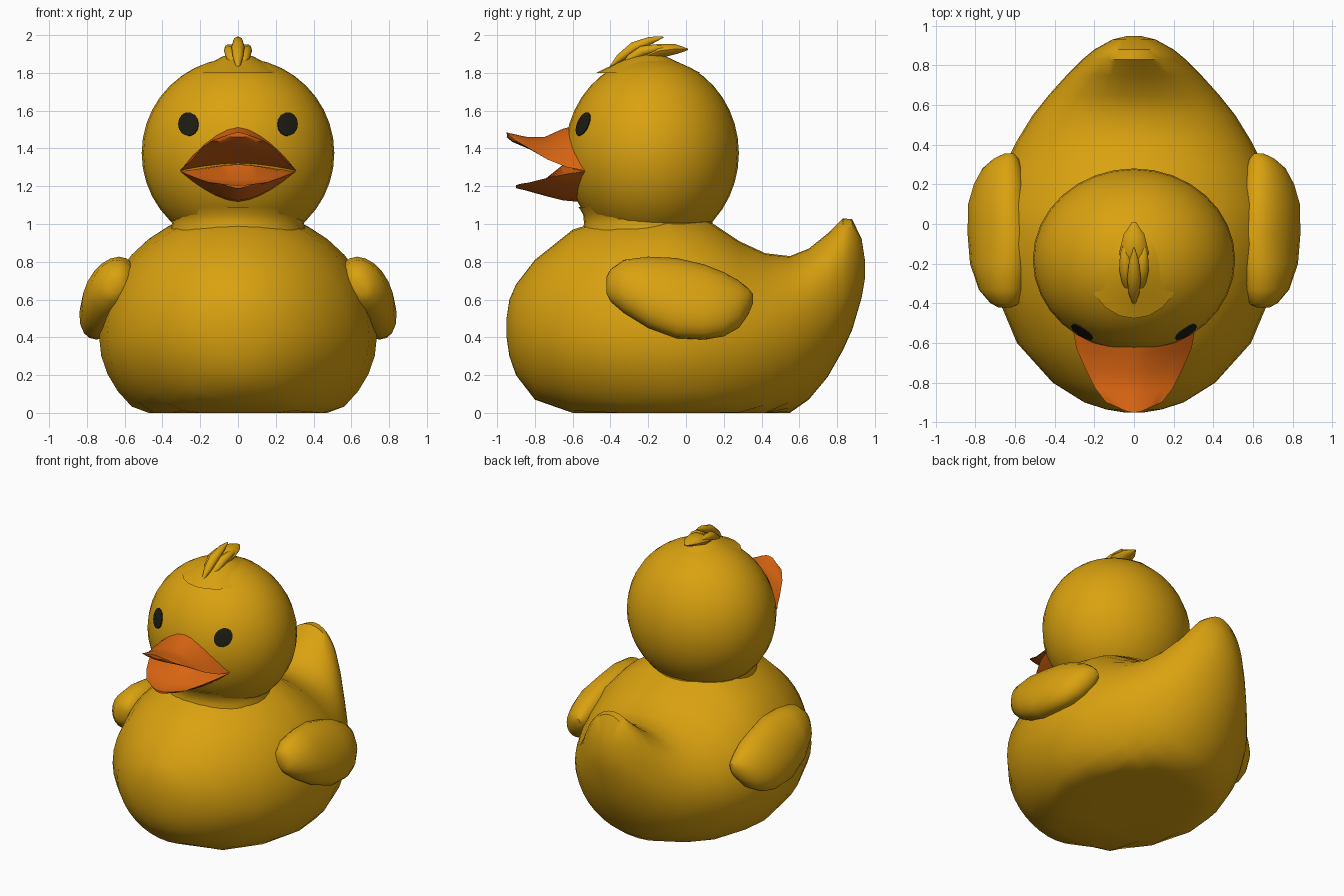
import bpy, bmesh, math
from mathutils import Vector

if "Cube" in bpy.data.objects:
    bpy.data.objects.remove(bpy.data.objects["Cube"])


def material(name, rgb):
    m = bpy.data.materials.new(name)
    m.diffuse_color = (*rgb, 1)
    m.use_nodes = True
    m.node_tree.nodes["Principled BSDF"].inputs["Base Color"].default_value = m.diffuse_color
    return m


YELLOW = material("duck_yellow", (0.70, 0.36, 0.005))
ORANGE = material("beak_orange", (0.70, 0.13, 0.006))
BLACK = material("eye_black", (0.012, 0.012, 0.007))


def finish(name, bm, mat, angle=40):
    bmesh.ops.recalc_face_normals(bm, faces=bm.faces)
    me = bpy.data.meshes.new(name)
    bm.to_mesh(me)
    bm.free()
    ob = bpy.data.objects.new(name, me)
    bpy.context.collection.objects.link(ob)
    me.materials.append(mat)
    bpy.ops.object.select_all(action='DESELECT')
    ob.select_set(True)
    bpy.context.view_layer.objects.active = ob
    bpy.ops.object.shade_smooth_by_angle(angle=math.radians(angle))
    return ob


def loft(name, rings, mat, angle=40):
    """Skin a list of closed rings and cap both ends."""
    bm = bmesh.new()
    loops = [[bm.verts.new(p) for p in r] for r in rings]
    n = len(loops[0])
    for a, b in zip(loops, loops[1:]):
        for i in range(n):
            j = (i + 1) % n
            bm.faces.new((a[i], a[j], b[j], b[i]))
    bm.faces.new(loops[0])
    bm.faces.new(loops[-1])
    return finish(name, bm, mat, angle)


def circle(n):
    return [(math.cos(2 * math.pi * i / n), math.sin(2 * math.pi * i / n)) for i in range(n)]


# Body with upturned tail: y, top, widest height, bottom (cut flat at 0), half width
body = [(-.95, .50, .45, .40, .05), (-.935, .60, .45, .30, .14), (-.90, .68, .44, .20, .25),
        (-.80, .81, .43, .07, .41), (-.60, .97, .41, -.05, .59), (-.35, 1.05, .40, -.13, .695),
        (-.10, 1.08, .40, -.17, .735), (.10, 1.03, .40, -.16, .72), (.28, .91, .40, -.12, .66),
        (.42, .845, .41, -.07, .59), (.55, .83, .43, 0, .51), (.65, .87, .46, .07, .43),
        (.75, .95, .52, .19, .34), (.83, 1.03, .60, .33, .26), (.88, 1.025, .68, .44, .20),
        (.93, .92, .74, .61, .11), (.947, .81, .76, .71, .04)]
loft("body", [[(w * c, y, max(0, mid + s * ((top - mid) if s > 0 else (mid - bot))))
               for c, s in circle(36)] for y, top, mid, bot, w in body], YELLOW)

# Neck collar
loft("neck", [[(r * c, -.2 + r * .97 * s, z) for c, s in circle(32)]
              for z, r in [(.93, .37), (1.0, .35), (1.05, .355), (1.09, .38)]], YELLOW)

# Head
HC, HR = Vector((0, -.18, 1.375)), Vector((.51, .46, .505))
bm = bmesh.new()
bmesh.ops.create_uvsphere(bm, u_segments=32, v_segments=20, radius=1)
for v in bm.verts:
    v.co = HC + v.co * HR
finish("head", bm, YELLOW)


def on_head(x, z, lift):
    u, w = (x - HC.x) / HR.x, (z - HC.z) / HR.z
    y = -math.sqrt(max(0, 1 - u * u - w * w))
    return HC + Vector((u, y, w)) * HR * lift


# Eyes: thin domed plates following the head
for side, label in ((1, "left"), (-1, "right")):
    loft(label + "_eye", [[on_head(side * .262 + .053 * k * c, 1.528 + .062 * k * s, lift)
                           for c, s in circle(14)]
                          for k, lift in [(1, .99), (1, 1.008), (.6, 1.013)]], BLACK)


# Beak halves: y, half width, top centre, edge height, underside centre
def beak(name, stations):
    us = [-1 + i / 5 for i in range(11)]
    rings = []
    for y, w, top, edge, under in stations:
        arch = lambda u, z: (w * u, y + .02 * u * u, edge + (z - edge) * (1 - abs(u) ** 1.7))
        ring = [arch(u, top) for u in us]
        ring += [arch(u, under) for u in reversed(us[1:-1])]
        rings.append(ring)
    loft(name, rings, ORANGE, 30)


beak("upper_beak", [(-.54, .31, 1.53, 1.28, 1.30), (-.65, .29, 1.505, 1.30, 1.325),
                    (-.75, .245, 1.46, 1.34, 1.365), (-.85, .195, 1.462, 1.40, 1.405),
                    (-.92, .14, 1.478, 1.44, 1.435), (-.95, .07, 1.485, 1.465, 1.46)])
beak("lower_beak", [(-.54, .31, 1.32, 1.28, 1.115), (-.65, .275, 1.315, 1.265, 1.125),
                    (-.75, .225, 1.235, 1.245, 1.15), (-.85, .155, 1.205, 1.22, 1.178),
                    (-.90, .08, 1.205, 1.212, 1.19)])

# Wings: y, bottom, top, half thickness, centre x; sections lean inward at the top
wing = [(-.42, .63, .72, .03, .65), (-.40, .59, .76, .07, .65), (-.33, .53, .81, .11, .665),
        (-.2, .45, .827, .13, .68), (-.05, .395, .82, .13, .685), (.1, .388, .785, .125, .69),
        (.2, .405, .745, .11, .68), (.28, .45, .70, .09, .665), (.33, .52, .66, .06, .645),
        (.355, .58, .63, .025, .63)]
for side, label in ((1, "left"), (-1, "right")):
    rings = []
    for y, lo, hi, t, cx in wing:
        h = (hi - lo) / 2
        ln = math.sqrt(max(h * h - (.45 * t) ** 2, 1e-4)) / .89
        rings.append([(side * (cx - .45 * ln * s + .89 * t * c), y,
                       (lo + hi) / 2 + .89 * ln * s + .45 * t * c) for c, s in circle(20)])
    loft(label + "_wing", rings, YELLOW)


# Head tuft: tapered feathers swept backward
def feather(name, root, tip, width, depth):
    a, b = Vector(root), Vector(tip)
    d = (b - a).normalized()
    sx = Vector((1, 0, 0))
    up = sx.cross(d).normalized()
    rings = []
    for t, k in [(0, .25), (.2, .75), (.5, 1), (.8, .7), (1, .12)]:
        p = a.lerp(b, t) + up * .03 * math.sin(math.pi * t)
        rings.append([p + sx * width * k * c + up * depth * k * s for c, s in circle(10)])
    loft(name, rings, YELLOW, 50)


feather("tuft_middle", (0, -.40, 1.83), (0, -.12, 1.99), .035, .03)
feather("tuft_back", (0, -.28, 1.85), (0, .01, 1.925), .075, .04)
for side, label in ((1, "left"), (-1, "right")):
    feather("tuft_" + label, (side * .03, -.34, 1.84), (side * .05, -.10, 1.935), .035, .03)

# Smooth rise of the crown beneath the tuft
loft("crown_rise", [[(r * c, -.2 + 1.15 * r * s, z) for c, s in circle(20)]
                    for z, r in [(1.80, .24), (1.85, .15), (1.885, .085), (1.905, .03)]], YELLOW)
